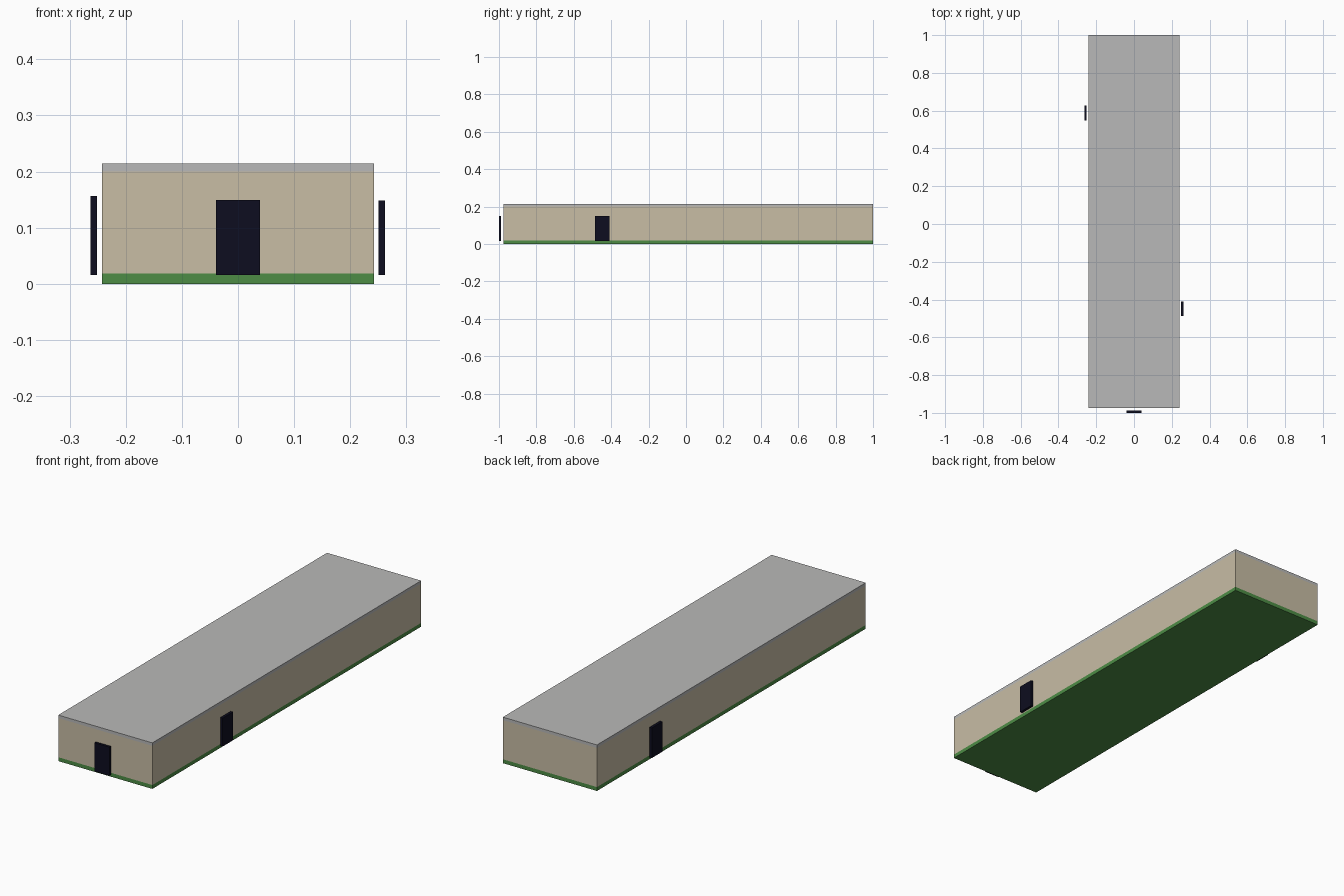
import bpy

cube = bpy.data.objects.get("Cube")
if cube:
    bpy.data.objects.remove(cube, do_unlink=True)


def material(name, rgb):
    mat = bpy.data.materials.new(name)
    mat.use_nodes = True
    mat.diffuse_color = (*rgb, 1)
    mat.node_tree.nodes["Principled BSDF"].inputs["Base Color"].default_value = (*rgb, 1)
    return mat


def box(name, low, high, mat):
    """Box spanning two opposite corners."""
    centre = [(a + b) / 2 for a, b in zip(low, high)]
    bpy.ops.mesh.primitive_cube_add(size=1, location=centre)
    obj = bpy.context.object
    obj.name = name
    obj.scale = [b - a for a, b in zip(low, high)]
    bpy.ops.object.transform_apply(location=False, rotation=False, scale=True)
    obj.data.materials.append(mat)
    return obj


beige = material("beige wall", (0.58, 0.51, 0.375))
grey = material("grey roof", (0.485, 0.485, 0.48))
green = material("green base", (0.075, 0.265, 0.06))
navy = material("dark navy door", (0.004, 0.004, 0.014))

# Long hall: base, walls and roof share one footprint
HALF, FRONT, BACK = 0.242, -0.975, 1.0
for name, bottom, top, mat in (
    ("base", 0, 0.018, green),
    ("walls", 0.018, 0.2, beige),
    ("roof", 0.2, 0.214, grey),
):
    box(name, (-HALF, FRONT, bottom), (HALF, BACK, top), mat)

# Door panels standing just clear of the walls
SILL = 0.016
box("front_door", (-0.039, -1.0, SILL), (0.039, -0.988, 0.149), navy)
box("left_door", (0.25, -0.487, SILL), (0.262, -0.41, 0.148), navy)
box("right_door", (-0.263, 0.548, SILL), (-0.251, 0.627, 0.156), navy)
